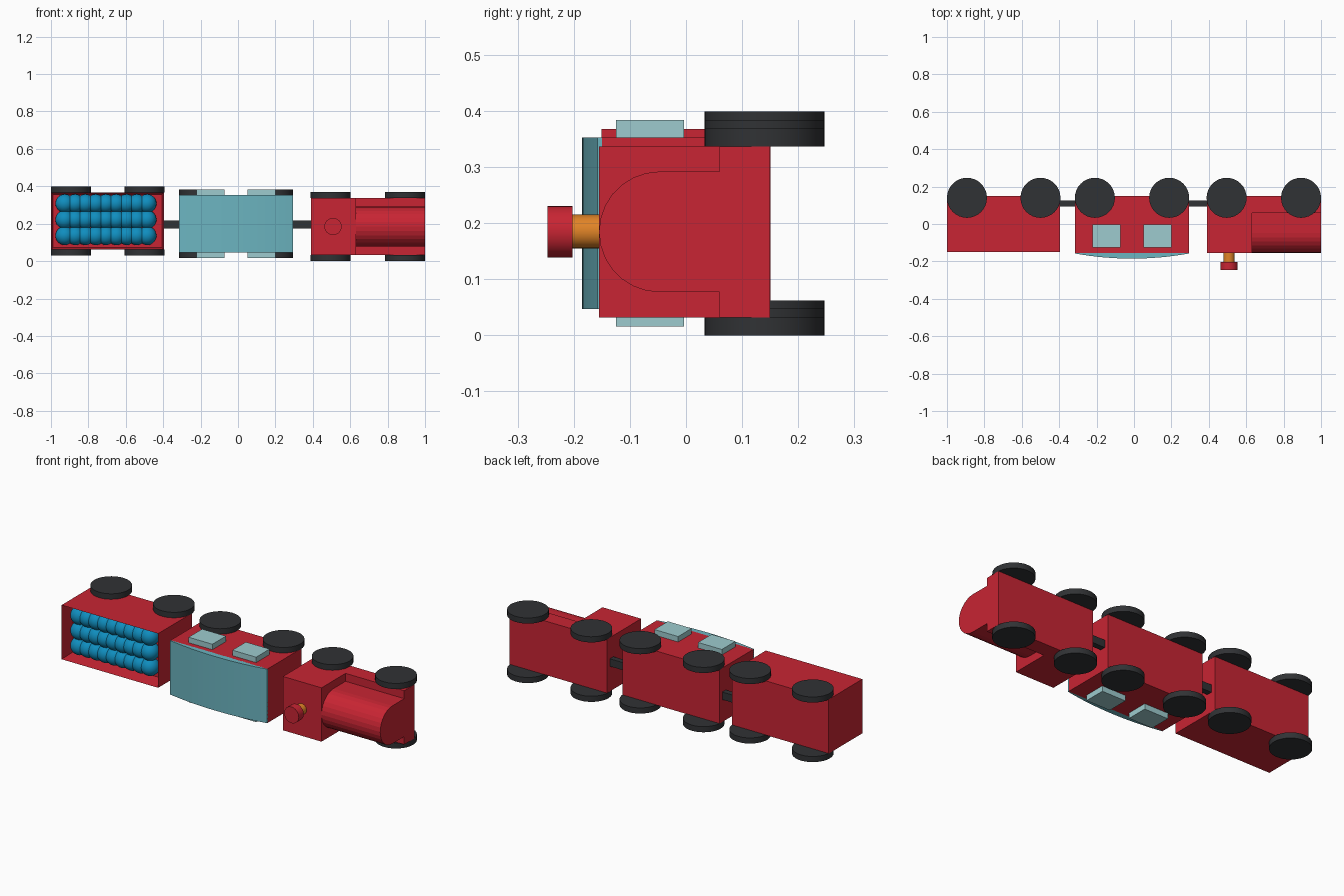
import bpy, bmesh, math
from mathutils import Matrix

if "Cube" in bpy.data.objects:
    bpy.data.objects.remove(bpy.data.objects["Cube"])


def material(name, r, g, b):
    m = bpy.data.materials.new(name)
    m.diffuse_color = (r, g, b, 1)
    m.use_nodes = True
    m.node_tree.nodes["Principled BSDF"].inputs["Base Color"].default_value = m.diffuse_color
    return m


RED = material("red", 0.58, 0.018, 0.033)
TEAL = material("teal", 0.15, 0.46, 0.53)
GLASS = material("pale_glass", 0.34, 0.60, 0.62)
DARK = material("dark", 0.03, 0.032, 0.035)
BLUE = material("blue", 0.005, 0.27, 0.52)
ORANGE = material("orange", 0.75, 0.23, 0.02)


def finish(name, bm, mat, smooth=False):
    bmesh.ops.recalc_face_normals(bm, faces=bm.faces)
    mesh = bpy.data.meshes.new(name)
    bm.to_mesh(mesh)
    bm.free()
    mesh.materials.append(mat)
    obj = bpy.data.objects.new(name, mesh)
    bpy.context.collection.objects.link(obj)
    if smooth:
        bpy.ops.object.select_all(action='DESELECT')
        bpy.context.view_layer.objects.active = obj
        obj.select_set(True)
        bpy.ops.object.shade_smooth_by_angle(angle=math.radians(35))
    return obj


def box(name, x, y, z, mat):
    bm = bmesh.new()
    size = [b - a for a, b in (x, y, z)]
    mid = [(a + b) / 2 for a, b in (x, y, z)]
    bmesh.ops.create_cube(bm, size=1, matrix=Matrix.Translation(mid) @ Matrix.Diagonal((*size, 1)))
    return finish(name, bm, mat)


def prism(name, points, offset, mat):
    bm = bmesh.new()
    face = bm.faces.new([bm.verts.new(p) for p in points])
    ext = bmesh.ops.extrude_face_region(bm, geom=[face], use_keep_orig=True)
    verts = [v for v in ext["geom"] if isinstance(v, bmesh.types.BMVert)]
    bmesh.ops.translate(bm, verts=verts, vec=offset)
    return finish(name, bm, mat)


def cylinder(name, centre, radius, depth, mat, upright=True, sides=32):
    bm = bmesh.new()
    turn = Matrix() if upright else Matrix.Rotation(math.pi / 2, 4, 'X')
    bmesh.ops.create_cone(bm, cap_ends=True, segments=sides, radius1=radius, radius2=radius,
                          depth=depth, matrix=Matrix.Translation(centre) @ turn)
    return finish(name, bm, mat, True)


def wheels(prefix, xs, low, high):
    for x in xs:
        for side, z in (("lower", low - 0.015), ("upper", high + 0.015)):
            cylinder(f"{prefix}_{side}_wheel", (x, 0.14, z), 0.107, 0.032, DARK)


# The train lies on its back: its roof side faces -y, its wheels +y
# Open wagon with a recessed tray
bm = bmesh.new()
bmesh.ops.create_cube(bm, size=1, matrix=Matrix.Translation((-0.6975, 0, 0.2145))
                      @ Matrix.Diagonal((0.605, 0.302, 0.307, 1)))
bm.normal_update()
top = [f for f in bm.faces if f.normal.y < -0.9]
bmesh.ops.inset_region(bm, faces=top, thickness=0.017)
bmesh.ops.translate(bm, verts=top[0].verts, vec=(0, 0.085, 0))
finish("wagon_body", bm, RED)
wheels("wagon", (-0.893, -0.5), 0.061, 0.368)

# Rows of round cargo
bm = bmesh.new()
for i in range(9):
    for j in range(3):
        pos = (-0.926 + i * 0.055, -0.092, 0.136 + j * 0.086)
        bmesh.ops.create_uvsphere(bm, u_segments=24, v_segments=14, radius=0.05,
                                  matrix=Matrix.Translation(pos))
finish("cargo_balls", bm, BLUE, True)

# Passenger car with arched roof and windows
box("car_body", (-0.315, 0.293), (-0.154, 0.15), (0.047, 0.353), RED)
arc = []
for i in range(17):
    t = -1 + i / 8
    arc.append((-0.011 + 0.304 * t, -0.158 - 0.027 * (1 - t * t), 0.047))
roof = [(-0.315, -0.150, 0.047)] + arc + [(0.293, -0.150, 0.047)]
prism("car_roof", roof, (0, 0, 0.306), TEAL)
for x in (-0.222, 0.052):
    for z in ((0.016, 0.06), (0.34, 0.384)):
        box("car_window", (x, x + 0.149), (-0.125, -0.004), z, GLASS)
wheels("car", (-0.209, 0.188), 0.047, 0.353)

# Locomotive cab, base and boiler
box("engine_cab", (0.39, 0.632), (-0.155, 0.15), (0.032, 0.337), RED)
box("engine_base", (0.632, 1.0), (0.06, 0.15), (0.032, 0.337), RED)
boiler = [(0.632, 0.06, 0.077)]
for i in range(15):
    a = math.pi * i / 14
    boiler.append((0.632, -0.047 - 0.108 * math.sin(a), 0.1845 - 0.1075 * math.cos(a)))
boiler.append((0.632, 0.06, 0.292))
prism("engine_boiler", boiler, (0.368, 0, 0), RED)
wheels("engine", (0.495, 0.893), 0.031, 0.338)

# Chimney
cylinder("chimney_stem", (0.508, -0.175, 0.185), 0.03, 0.06, ORANGE, False, 24)
cylinder("chimney_cap", (0.508, -0.2245, 0.185), 0.046, 0.045, RED, False, 24)

# Couplers between the cars
for x in ((-0.395, -0.315), (0.293, 0.39)):
    box("coupler", x, (0.093, 0.125), (0.174, 0.217), DARK)
